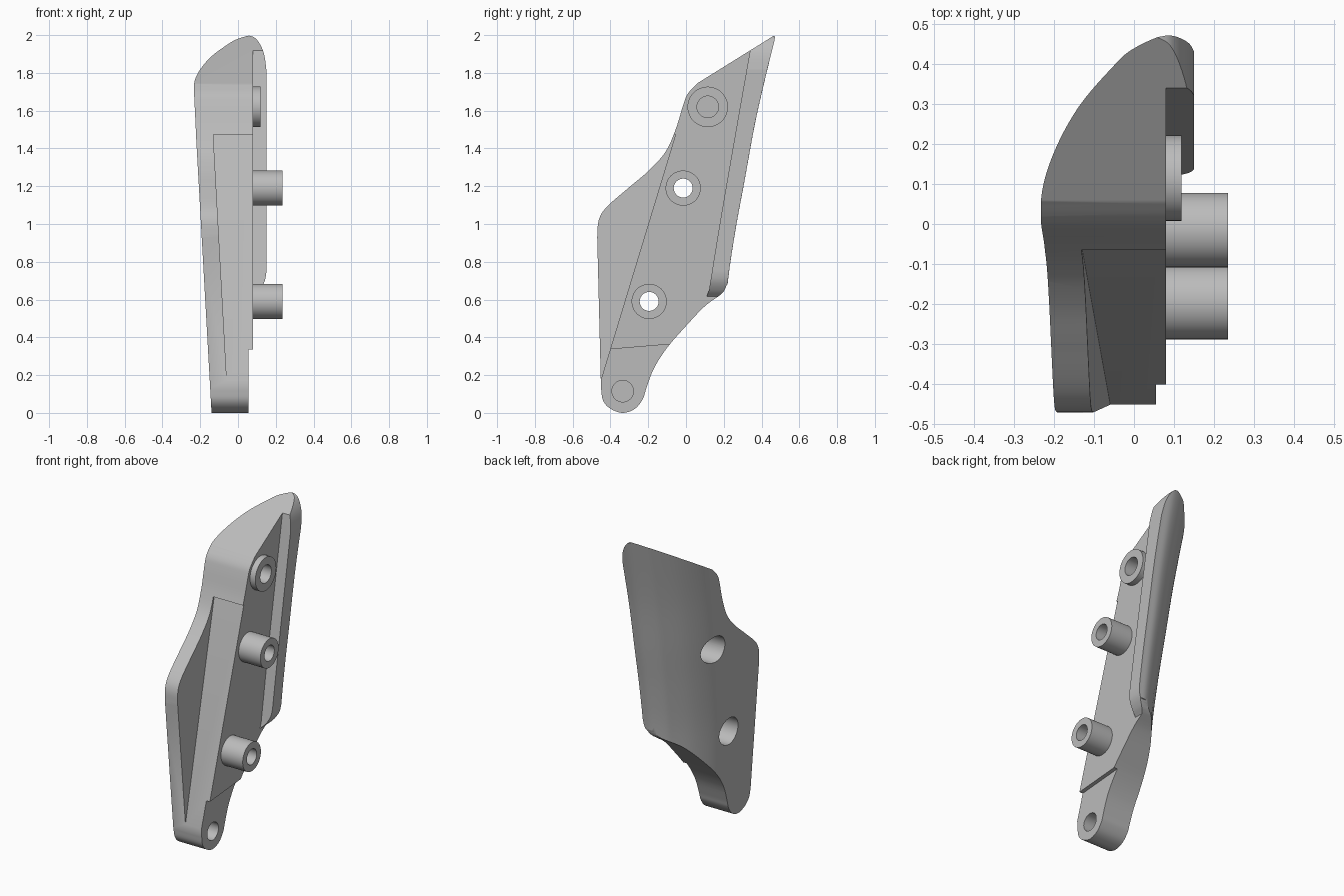
import bpy, bmesh, math
from mathutils import Vector

cube = bpy.data.objects.get("Cube")
if cube:
    bpy.data.objects.remove(cube, do_unlink=True)

grey = bpy.data.materials.new("plain grey")
grey.use_nodes = True
grey.diffuse_color = (0.5, 0.5, 0.5, 1)
grey.node_tree.nodes["Principled BSDF"].inputs["Base Color"].default_value = (0.5, 0.5, 0.5, 1)


def spline(pts, n=5):
    """Smooth open curve through the points."""
    p = [Vector(q) for q in pts]
    p = [2 * p[0] - p[1]] + p + [2 * p[-1] - p[-2]]
    out = []
    for a, b, c, d in zip(p, p[1:], p[2:], p[3:]):
        for i in range(n):
            t = i / n
            out.append(0.5 * (2 * b + (c - a) * t + (2 * a - 5 * b + 4 * c - d) * t * t
                              + (3 * b - a - 3 * c + d) * t ** 3))
    return [tuple(q) for q in out] + [tuple(pts[-1])]


def lookup(table, v):
    """Linear interpolation in a list of pairs."""
    for (a, fa), (b, fb) in zip(table, table[1:]):
        if v <= b or (b, fb) == table[-1]:
            return fa + (fb - fa) * (v - a) / (b - a)


def loft(name, rings):
    """Closed solid through equal-length rings of 3D points."""
    bm = bmesh.new()
    rows = [[bm.verts.new(p) for p in ring] for ring in rings]
    n = len(rows[0])
    for r, s in zip(rows, rows[1:]):
        for i in range(n):
            j = (i + 1) % n
            bm.faces.new((r[i], r[j], s[j], s[i]))
    bm.faces.new(rows[0])
    bm.faces.new(rows[-1])
    bmesh.ops.recalc_face_normals(bm, faces=bm.faces)
    mesh = bpy.data.meshes.new(name)
    bm.to_mesh(mesh)
    bm.free()
    mesh.materials.append(grey)
    ob = bpy.data.objects.new(name, mesh)
    bpy.context.collection.objects.link(ob)
    return ob


def side_prism(name, pts, lo, hi):
    """Side outline (y, z) extruded along x; lo may depend on z."""
    low = lo if callable(lo) else lambda z: lo
    return loft(name, [[(low(z), y, z) for y, z in pts], [(hi, y, z) for y, z in pts]])


def front_prism(name, pts):
    """Front outline (x, z) extruded along y."""
    return loft(name, [[(x, y, z) for x, z in pts] for y in (-0.9, 0.9)])


def disc(name, y, z, r, lo, hi, n=48):
    ring = [(y + r * math.cos(2 * math.pi * i / n), z + r * math.sin(2 * math.pi * i / n))
            for i in range(n)]
    return side_prism(name, ring, lo, hi)


def boolean(ob, cutter, op="DIFFERENCE", keep=False):
    mod = ob.modifiers.new("cut", "BOOLEAN")
    mod.operation, mod.object, mod.solver = op, cutter, "EXACT"
    bpy.context.view_layer.objects.active = ob
    bpy.ops.object.modifier_apply(modifier=mod.name)
    if not keep:
        bpy.data.objects.remove(cutter, do_unlink=True)


# Curved outer shell: plan curve carried along the leaning rear edge
rear = spline([(-0.1, 0.19), (0.3, 0.2), (0.65, 0.217), (0.94, 0.257), (1.23, 0.31),
               (1.58, 0.375), (2.0, 0.475), (2.3, 0.55)])
plan = spline([(0, 0), (0.003, 0.18), (0.035, 0.39), (0.075, 0.52), (0.155, 0.727),
               (0.245, 0.883), (0.33, 0.974), (0.42, 1)])
rings = []
for k in range(41):
    z = -0.1 + 2.3 * k / 40
    back = lookup(rear, z)
    outer = -0.14 - 0.056 * z
    rings.append([(0.15 - (0.15 - outer) * t, back - d, z) for d, t in plan]
                 + [(outer, -0.9, z), (0.15, -0.9, z)])
body = loft("body", rings)

# Side outline
lower = spline([(0.217, 0.68), (0.19, 0.632), (0.1, 0.565), (0, 0.46), (-0.1, 0.345),
                (-0.17, 0.235), (-0.21, 0.13), (-0.228, 0.075), (-0.27, 0.022), (-0.335, 0),
                (-0.4, 0.022), (-0.439, 0.065), (-0.45, 0.13)])
front = spline([(-0.47, 0.93), (-0.462, 1.02), (-0.42, 1.09), (-0.3, 1.195), (-0.2, 1.28),
                (-0.11, 1.38), (-0.055, 1.5), (-0.015, 1.63), (0.01, 1.69), (0.06, 1.745)])
outline = [(0.7, 0.9)] + lower + front + [(0.47, 2.0), (0.7, 2.144)]
boolean(body, side_prism("outline", outline, -0.6, 0.6), "INTERSECT")

# Flat inner face in front of the rear lip
lip = spline([(0.375, 2.1), (0.336, 1.9), (0.246, 1.39), (0.177, 0.99), (0.122, 0.65)])
pocket = lip + [(0.1, 0.59), (-0.1, 0.36), (-0.1, -0.2), (-0.9, -0.2), (-0.9, 2.1)]
boolean(body, side_prism("pocket", pocket, 0.08, 0.4))

# Rounded ends of the lip
top_round = spline([(0.05, 2.0), (0.09, 1.985), (0.12, 1.945), (0.14, 1.89), (0.152, 1.8)])
boolean(body, front_prism("lip_top", top_round + [(0.3, 1.8), (0.3, 2.1), (0.05, 2.1)]))
low_round = spline([(0.152, 0.76), (0.142, 0.7), (0.115, 0.65), (0.08, 0.615)])
boolean(body, front_prism("lip_bottom", low_round + [(0.08, -0.2), (0.3, -0.2), (0.3, 0.76)]))

# Thin wing along the front edge
wing = [(-0.452, 0.17), (-0.055, 1.475), (-0.9, 1.475), (-0.9, 0.17)]
boolean(body, side_prism("wing_relief", wing, lambda z: -0.05 - 0.055 * z, 0.4))

# Stepped foot
foot = [(-0.9, 0.295), (-0.4, 0.337), (-0.1, 0.362), (0.3, 0.395), (0.3, -0.2), (-0.9, -0.2)]
boolean(body, side_prism("foot_step", foot, 0.055, 0.4))
boolean(body, disc("foot_hole", -0.335, 0.115, 0.057, -0.05, 0.4))

# Bosses with their bores
parts = [body]
for name, y, z, r, tip, bore, depth in (
        ("lower_boss", -0.195, 0.59, 0.093, 0.235, 0.05, -0.6),
        ("middle_boss", -0.015, 1.19, 0.093, 0.235, 0.05, -0.6),
        ("upper_boss", 0.115, 1.62, 0.107, 0.118, 0.057, 0.0)):
    boss = disc(name, y, z, r, 0.07, tip)
    hole = disc("bore", y, z, bore, depth, 0.5)
    boolean(boss, hole, keep=True)
    boolean(body, hole)
    if depth < -0.1:
        boolean(body, disc("counterbore", y, z, 0.088, -0.6, 0.03))
    parts.append(boss)

# Smooth shading with sharp edges kept
for ob in parts:
    bpy.ops.object.select_all(action="DESELECT")
    ob.select_set(True)
    bpy.context.view_layer.objects.active = ob
    bpy.ops.object.shade_smooth_by_angle(angle=math.radians(30))
    weighted = ob.modifiers.new("weighted normals", "WEIGHTED_NORMAL")
    weighted.keep_sharp = True
